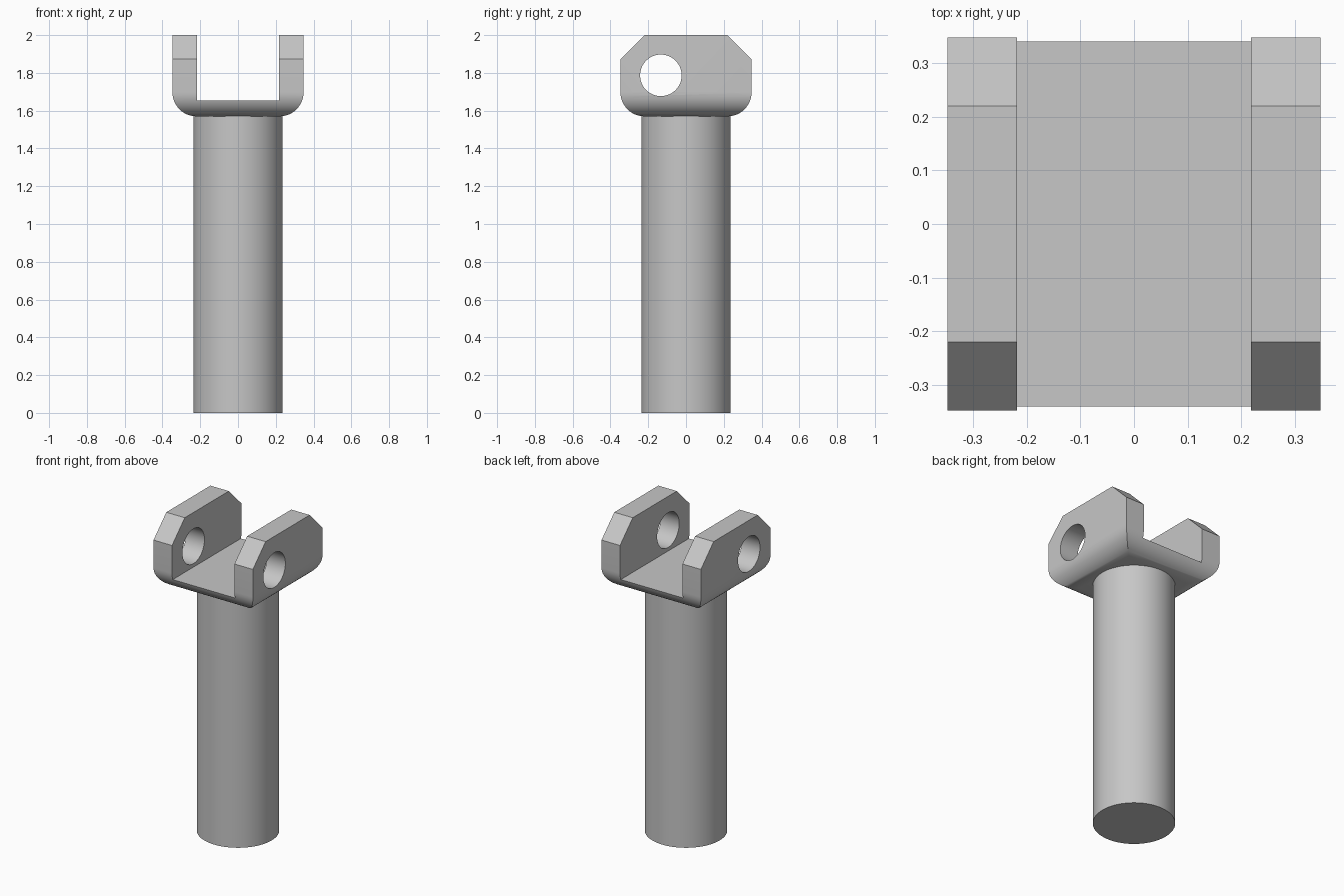
import bpy, bmesh
from math import sin, cos, pi, radians

old = bpy.data.objects.get("Cube")
if old:
    bpy.data.objects.remove(old, do_unlink=True)

steel = bpy.data.materials.new("grey_steel")
steel.use_nodes = True
GREY = (0.57, 0.57, 0.57, 1)
steel.diffuse_color = GREY
steel.node_tree.nodes["Principled BSDF"].inputs["Base Color"].default_value = GREY

HALF, BOTTOM, TOP = 0.347, 1.57, 2.0   # fork head extents
FILLET, CHAMFER = 0.127, 0.127
SLOT, FLOOR = 0.218, 1.655             # gap between the lugs
SHAFT_R = 0.236


def prism(name, outline, axis, half):
    """Extrude an (across, z) outline along the x or y axis."""
    bm = bmesh.new()
    place = (lambda a, z: (-half, a, z)) if axis == "x" else (lambda a, z: (a, -half, z))
    face = bm.faces.new([bm.verts.new(place(a, z)) for a, z in outline])
    new = bmesh.ops.extrude_face_region(bm, geom=[face])["geom"]
    shift = (2 * half, 0, 0) if axis == "x" else (0, 2 * half, 0)
    bmesh.ops.translate(bm, vec=shift, verts=[v for v in new if isinstance(v, bmesh.types.BMVert)])
    bmesh.ops.recalc_face_normals(bm, faces=bm.faces)
    mesh = bpy.data.meshes.new(name)
    bm.to_mesh(mesh)
    bm.free()
    mesh.materials.append(steel)
    obj = bpy.data.objects.new(name, mesh)
    bpy.context.collection.objects.link(obj)
    return obj


def select(obj):
    bpy.ops.object.select_all(action="DESELECT")
    obj.select_set(True)
    bpy.context.view_layer.objects.active = obj


def carve(obj, tool, operation):
    tool.hide_render = True
    mod = obj.modifiers.new("carve", "BOOLEAN")
    mod.operation, mod.object, mod.solver = operation, tool, "EXACT"
    select(obj)
    bpy.ops.object.modifier_apply(modifier=mod.name)
    bpy.data.objects.remove(tool, do_unlink=True)


def mirrored(half_outline):
    return half_outline + [(-a, z) for a, z in reversed(half_outline)]


# Rounded lower corner shared by both outlines
STEPS = 12
corner = []
for i in range(STEPS + 1):
    t = i / STEPS * pi / 2
    corner.append((HALF - FILLET + FILLET * sin(t), BOTTOM + FILLET - FILLET * cos(t)))

# Fork head: chamfered side outline crossed with a U-shaped front outline
fork = prism("fork_head", mirrored(corner + [(HALF, TOP - CHAMFER), (HALF - CHAMFER, TOP)]), "x", 0.5)
u_shape = prism("u_cutter", mirrored(corner + [(HALF, TOP + 0.1), (SLOT, TOP + 0.1), (SLOT, FLOOR)]), "y", 0.5)
carve(fork, u_shape, "INTERSECT")

# Pin hole through both lugs, set towards the front
hole = [(-0.133 + 0.11 * cos(2 * pi * i / 48), 1.787 + 0.11 * sin(2 * pi * i / 48)) for i in range(48)]
carve(fork, prism("hole_cutter", hole, "x", 0.6), "DIFFERENCE")

# Round shaft, its top sunk into the fork head
height = BOTTOM + 0.04
bpy.ops.mesh.primitive_cylinder_add(vertices=64, radius=SHAFT_R, depth=height, location=(0, 0, height / 2))
shaft = bpy.context.object
shaft.name = "shaft"
shaft.data.materials.append(steel)

for part in (fork, shaft):
    select(part)
    bpy.ops.object.shade_smooth_by_angle(angle=radians(30))
